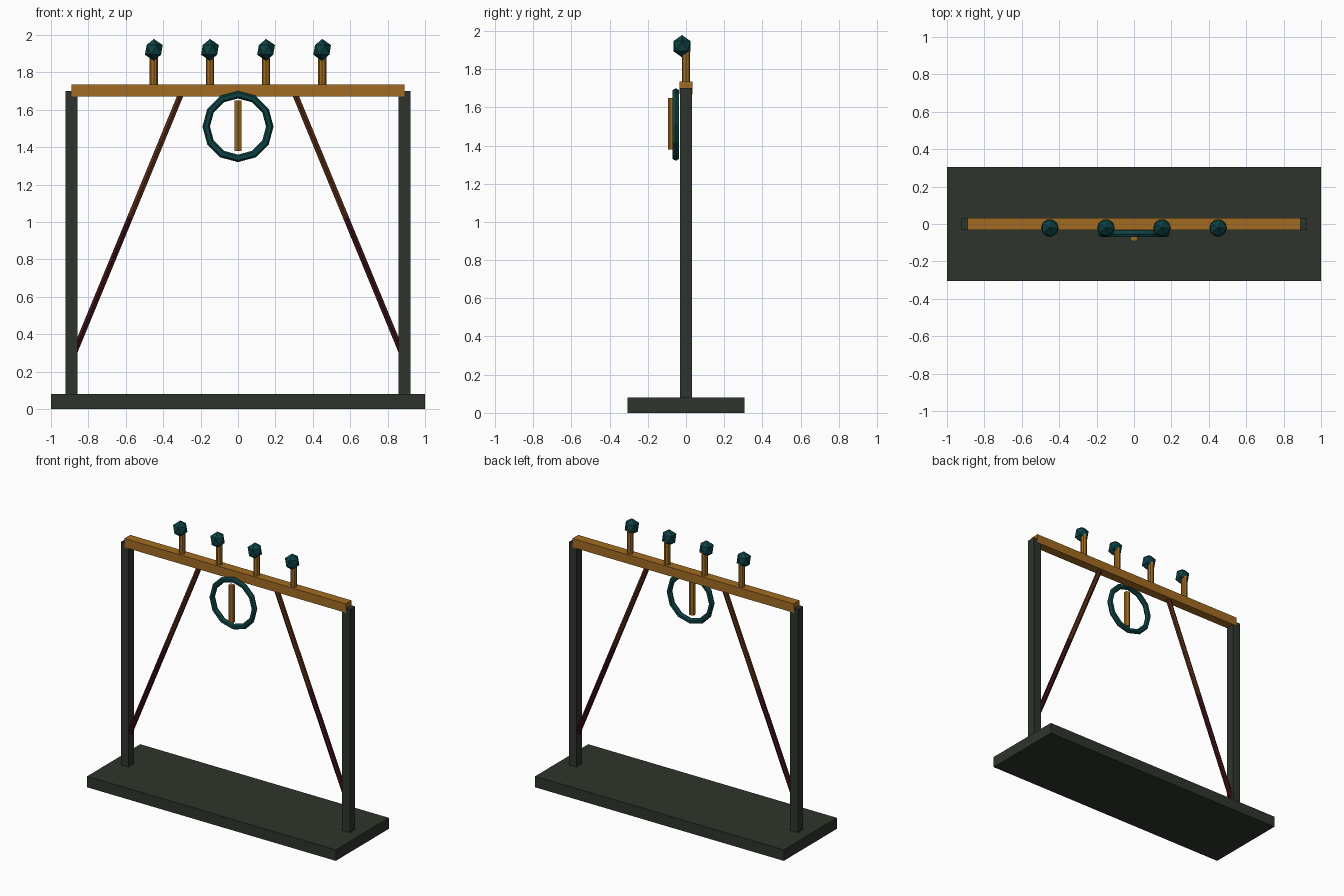
import bpy, math
from mathutils import Vector

if "Cube" in bpy.data.objects:
    bpy.data.objects.remove(bpy.data.objects["Cube"])


def material(name, rgb):
    m = bpy.data.materials.new(name)
    m.diffuse_color = (*rgb, 1)
    m.use_nodes = True
    m.node_tree.nodes["Principled BSDF"].inputs["Base Color"].default_value = m.diffuse_color
    return m


IRON = material("dark grey green", (0.027, 0.035, 0.025))
GOLD = material("golden wood", (0.36, 0.15, 0.016))
TEAL = material("deep teal", (0.004, 0.055, 0.058))
BROWN = material("russet brown", (0.085, 0.022, 0.007))
RED = material("dark red", (0.042, 0.005, 0.007))


def finish(name, mat):
    ob = bpy.context.object
    ob.name = name
    ob.data.materials.append(mat)
    return ob


def box(name, lo, hi, mat):
    lo, hi = Vector(lo), Vector(hi)
    bpy.ops.mesh.primitive_cube_add(size=1, location=(lo + hi) / 2)
    ob = finish(name, mat)
    ob.scale = hi - lo
    return ob


def rod(name, a, b, r, sides, mat):
    a, b = Vector(a), Vector(b)
    bpy.ops.mesh.primitive_cylinder_add(vertices=sides, radius=r, depth=(b - a).length,
                                        location=(a + b) / 2)
    ob = finish(name, mat)
    # tilt in the xz plane only
    d = b - a
    ob.rotation_euler = (0, math.atan2(d.x, d.z), 0)
    return ob


# frame: base slab, two posts and the top beam
box("base", (-1, -0.305, 0), (1, 0.305, 0.08), IRON)
for s in (-1, 1):
    box("post", (s * 0.89 - 0.031, -0.031, 0.07), (s * 0.89 + 0.031, 0.031, 1.70), IRON)
box("top_beam", (-0.89, -0.033, 1.67), (0.89, 0.033, 1.735), GOLD)

# diagonal braces, dark red below and brown above
for s in (-1, 1):
    low, high = Vector((s * 0.88, 0, 0.29)), Vector((s * 0.298, 0, 1.70))
    mid = low.lerp(high, 0.52)
    rod("brace_lower", low, mid, 0.018, 6, RED)
    rod("brace_upper", mid, high, 0.018, 6, BROWN)

# pegs topped by faceted knobs set slightly forward
for x in (-0.45, -0.15, 0.15, 0.45):
    rod("peg", (x, 0, 1.72), (x, 0, 1.91), 0.022, 8, GOLD)
    bpy.ops.mesh.primitive_ico_sphere_add(subdivisions=1, radius=0.053, location=(x, -0.021, 1.92))
    finish("knob", TEAL).scale = (1, 1, 1.1)

# ring hanging in front of the beam, with an upright bar
bpy.ops.mesh.primitive_torus_add(major_segments=12, minor_segments=6, major_radius=0.17,
                                 minor_radius=0.02, location=(0, -0.053, 1.51),
                                 rotation=(math.pi / 2, 0, 0))
ring = finish("ring", TEAL)
for p in ring.data.polygons:
    p.use_smooth = False
rod("ring_bar", (0, -0.073, 1.38), (0, -0.073, 1.65), 0.021, 6, GOLD)
